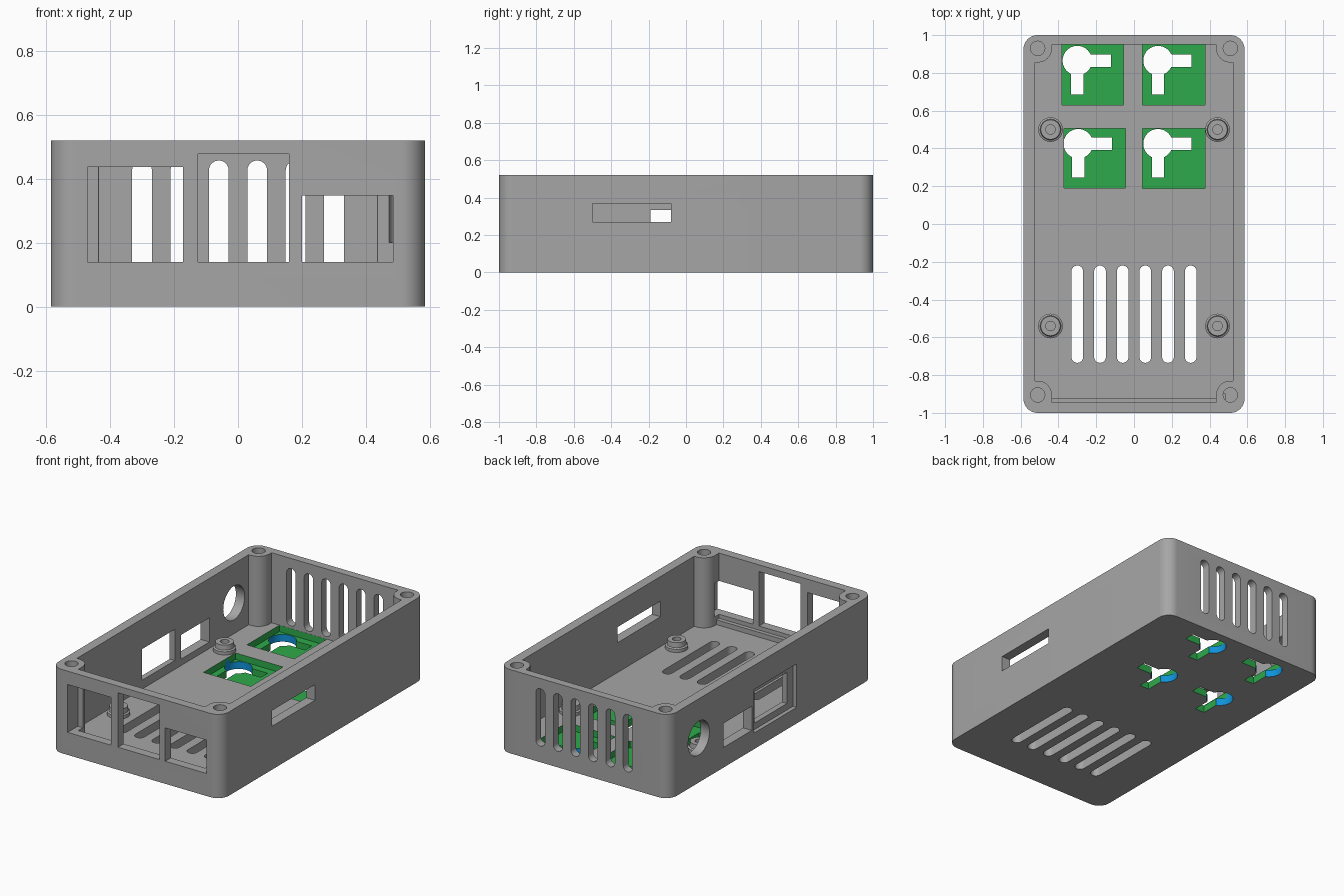
import bpy, bmesh, math

if "Cube" in bpy.data.objects:
    bpy.data.objects.remove(bpy.data.objects["Cube"])

W, L, H = 0.585, 1.0, 0.52      # half width, half length, height
FLOOR = 0.085


def material(name, rgb):
    m = bpy.data.materials.new(name)
    m.diffuse_color = (*rgb, 1)
    m.use_nodes = True
    m.node_tree.nodes["Principled BSDF"].inputs["Base Color"].default_value = m.diffuse_color
    return m


grey = material("grey plastic", (0.38, 0.38, 0.38))
green = material("green recess", (0.026, 0.40, 0.07))
blue = material("blue keyhole", (0.005, 0.29, 0.70))


def arc(cx, cy, r, a0, a1, n):
    return [(cx + r * math.cos(math.radians(a0 + (a1 - a0) * i / n)),
             cy + r * math.sin(math.radians(a0 + (a1 - a0) * i / n))) for i in range(n + 1)]


def rect(u0, u1, v0, v1):
    return [(u0, v0), (u1, v0), (u1, v1), (u0, v1)]


def circle(cu, cv, r, n=40):
    return arc(cu, cv, r, 0, 360, n)[:-1]


def stadium(c, v0, v1, r):
    return arc(c, v1 - r, r, 0, 180, 12) + arc(c, v0 + r, r, 180, 360, 12)


def prism(name, pts, axis, lo, hi, mat=grey):
    """Extrude a 2D outline along an axis."""
    place = {'x': lambda u, v, w: (w, u, v),
             'y': lambda u, v, w: (u, w, v),
             'z': lambda u, v, w: (u, v, w)}[axis]
    bm = bmesh.new()
    a = [bm.verts.new(place(u, v, lo)) for u, v in pts]
    b = [bm.verts.new(place(u, v, hi)) for u, v in pts]
    bm.faces.new(a)
    bm.faces.new(b)
    for i in range(len(pts)):
        j = (i + 1) % len(pts)
        bm.faces.new((a[i], a[j], b[j], b[i]))
    bmesh.ops.recalc_face_normals(bm, faces=bm.faces)
    me = bpy.data.meshes.new(name)
    bm.to_mesh(me)
    bm.free()
    me.materials.append(mat)
    ob = bpy.data.objects.new(name, me)
    bpy.context.collection.objects.link(ob)
    return ob


def cut(target, pts, axis, lo, hi, mat=grey):
    """Subtract an extruded outline; the cut faces take the cutter's colour."""
    tool = prism("cutter", pts, axis, lo, hi, mat)
    tool.hide_render = True
    mod = target.modifiers.new("cut", 'BOOLEAN')
    mod.operation = 'DIFFERENCE'
    mod.solver = 'EXACT'
    mod.material_mode = 'TRANSFER'
    mod.object = tool
    bpy.context.view_layer.objects.active = target
    bpy.ops.object.modifier_apply(modifier=mod.name)
    bpy.data.objects.remove(tool)


def smooth(ob):
    bpy.ops.object.select_all(action='DESELECT')
    ob.select_set(True)
    bpy.context.view_layer.objects.active = ob
    bpy.ops.object.shade_smooth_by_angle(angle=math.radians(30))


# Case shell with rounded vertical edges
R = 0.075
outline = (arc(W - R, L - R, R, 0, 90, 10) + arc(-W + R, L - R, R, 90, 180, 10)
           + arc(-W + R, -L + R, R, 180, 270, 10) + arc(W - R, -L + R, R, 270, 360, 10))
case = prism("case", outline, 'z', 0, H)

# Cavity, leaving round screw posts in the corners
ix, yb, yf = 0.525, 0.95, -0.945
px, pb, pf = 0.51, 0.93, -0.905
cavity = []
for cx, cy, wx, wy, a0 in ((px, pb, ix, yb, 270), (-px, pb, -ix, yb, 360),
                           (-px, pf, -ix, yf, 90), (px, pf, ix, yf, 180)):
    bend = arc(cx, cy, R, a0, a0 - 90, 12)
    if a0 in (270, 90):
        cavity += [(wx, bend[0][1])] + bend + [(bend[-1][0], wy)]
    else:
        cavity += [(bend[0][0], wy)] + bend + [(wx, bend[-1][1])]
cut(case, cavity, 'z', FLOOR, H + 0.1)

# Screw holes in the corner posts
for sx in (-1, 1):
    for y in (pb, pf):
        cut(case, circle(sx * px, y, 0.038, 24), 'z', 0.2, H + 0.1)

# Vent slots in the floor and the back wall
for i in range(6):
    x = -0.3 + 0.12 * i
    cut(case, stadium(x, -0.735, -0.22, 0.031), 'z', -0.1, 0.15)
    cut(case, stadium(x, 0.10, 0.457, 0.031), 'y', 0.9, 1.1)

# Port openings in the front wall
for x0, x1, z1 in ((-0.47, -0.172, 0.437), (-0.125, 0.16, 0.478), (0.2, 0.485, 0.347)):
    cut(case, rect(x0, x1, 0.14, z1), 'y', -1.1, -0.9)

# Right wall opening
cut(case, rect(-0.5, -0.08, 0.27, 0.367), 'x', 0.5, 0.7)

# Left wall openings: round hole, small port, large port in a recess
cut(case, circle(0.71, 0.276, 0.105), 'x', -0.7, -0.5)
cut(case, rect(0.19, 0.47, 0.125, 0.275), 'x', -0.7, -0.5)
cut(case, rect(-0.25, 0.17, 0.10, 0.37), 'x', -0.7, -0.56)
cut(case, rect(-0.19, 0.13, 0.14, 0.333), 'x', -0.7, -0.5)

# Wall-mount pockets with two-way keyholes
for x0, x1, y0, y1, cx, cy in ((-0.38, -0.055, 0.63, 0.949, -0.30, 0.865),
                               (0.045, 0.375, 0.63, 0.949, 0.127, 0.865),
                               (-0.37, -0.045, 0.19, 0.505, -0.295, 0.425),
                               (0.045, 0.375, 0.187, 0.505, 0.127, 0.425)):
    cut(case, rect(x0, x1, y0, y1), 'z', 0.045, 0.09, green)
    cut(case, circle(cx, cy, 0.078), 'z', -0.1, 0.07, blue)
    cut(case, rect(cx, cx + 0.178, cy - 0.033, cy + 0.033), 'z', -0.1, 0.07, green)
    cut(case, rect(cx - 0.033, cx + 0.033, cy - 0.18, cy), 'z', -0.1, 0.07, green)
smooth(case)

# Low ledge along the front wall
prism("front_ledge", rect(-0.44, 0.44, yf - 0.01, -0.92), 'z', FLOOR - 0.01, 0.115)


# Board standoffs: stepped tubes turned around a vertical axis
def standoff(x, y):
    prof = [(0.025, FLOOR), (0.025, 0.14), (0.052, 0.14), (0.055, 0.11),
            (0.065, 0.105), (0.065, FLOOR - 0.01)]
    n = 32
    bm = bmesh.new()
    rings = [[bm.verts.new((x + r * math.cos(2 * math.pi * k / n),
                            y + r * math.sin(2 * math.pi * k / n), z)) for k in range(n)]
             for r, z in prof]
    for a, b in zip(rings, rings[1:] + rings[:1]):
        for k in range(n):
            j = (k + 1) % n
            bm.faces.new((a[k], a[j], b[j], b[k]))
    bmesh.ops.recalc_face_normals(bm, faces=bm.faces)
    me = bpy.data.meshes.new("standoff")
    bm.to_mesh(me)
    bm.free()
    me.materials.append(grey)
    ob = bpy.data.objects.new("standoff", me)
    bpy.context.collection.objects.link(ob)
    smooth(ob)


for sx in (-1, 1):
    for y in (0.5, -0.54):
        standoff(sx * 0.442, y)
